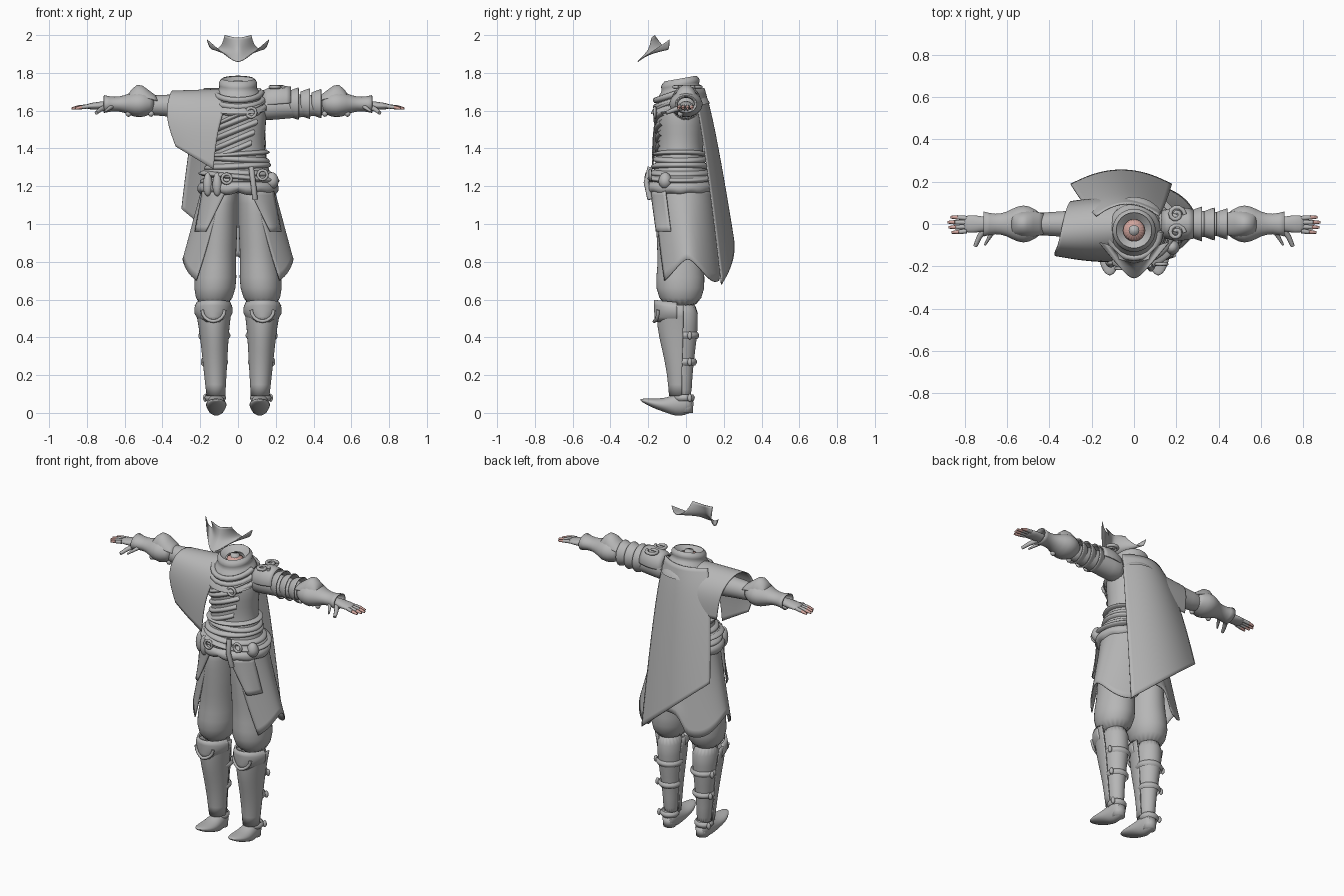
import bpy
import bmesh
from math import sin, cos, pi, tau
from mathutils import Vector

if "Cube" in bpy.data.objects:
    bpy.data.objects.remove(bpy.data.objects["Cube"])


def material(name, colour):
    mat = bpy.data.materials.new(name)
    mat.use_nodes = True
    mat.diffuse_color = colour
    mat.node_tree.nodes["Principled BSDF"].inputs["Base Color"].default_value = colour
    return mat


GREY = material("plain grey", (.47, .47, .47, 1))
SKIN = material("pink skin", (.65, .38, .34, 1))
SIDES = (("left", 1), ("right", -1))


def finish(name, mesh, mat):
    mesh.materials.clear()
    mesh.materials.append(mat)
    mesh.shade_smooth()
    obj = bpy.data.objects.new(name, mesh)
    bpy.context.scene.collection.objects.link(obj)
    return obj


def skin_rows(name, rows, wrap=False, cap=False, mat=GREY, flip=1, smooth=1, thick=0):
    """Join rows of points into a surface, then smooth and thicken it."""
    bm = bmesh.new()
    rings = [[bm.verts.new((flip * x, y, z)) for x, y, z in row] for row in rows]
    count = len(rings[0])
    for low, high in zip(rings, rings[1:]):
        for k in range(count if wrap else count - 1):
            j = (k + 1) % count
            bm.faces.new((low[k], low[j], high[j], high[k]))
    if cap:
        bm.faces.new(rings[0])
        bm.faces.new(rings[-1])
    bmesh.ops.recalc_face_normals(bm, faces=bm.faces)
    mesh = bpy.data.meshes.new(name)
    bm.to_mesh(mesh)
    bm.free()
    obj = finish(name, mesh, mat)
    modifier = obj.modifiers.new("smooth", "SUBSURF")
    modifier.levels = modifier.render_levels = smooth
    modifier.boundary_smooth = "PRESERVE_CORNERS"
    if thick:
        obj.modifiers.new("thickness", "SOLIDIFY").thickness = thick


def sheet(name, point, columns, rows, **options):
    """Surface from a rule giving a point for u and v, each from nought to one."""
    skin_rows(name, [[point(u / columns, v / rows) for u in range(columns + 1)]
                     for v in range(rows + 1)], **options)


def loft(name, start, end, widths, depths=1, arc=None, tilt=0, bend=0, cap=True, sides=20, **options):
    """Evenly spaced ellipses from start to end, across the main axis of travel."""
    start, end = Vector(start), Vector(end)
    travel = [abs(value) for value in end - start]
    axis = travel.index(max(travel))
    across, up = [i for i in range(3) if i != axis]
    rows = []
    for i, width in enumerate(widths):
        depth = width * depths if isinstance(depths, (int, float)) else depths[i]
        part = i / (len(widths) - 1)
        centre = start.lerp(end, part)
        centre.z -= bend * sin(pi * part)
        row = []
        for k in range(sides):
            turn = tau * k / sides if arc is None else arc[0] + (arc[1] - arc[0]) * k / (sides - 1)
            point = centre.copy()
            point[across] += width * sin(turn)
            point[up] -= depth * cos(turn)
            point[axis] -= tilt * depth * cos(turn)
            row.append(point)
        rows.append(row)
    skin_rows(name, rows, wrap=arc is None, cap=cap and arc is None, **options)


def tube(name, points, radius, mat=GREY, taper=1, closed=False):
    curve = bpy.data.curves.new(name, "CURVE")
    curve.dimensions = "3D"
    curve.bevel_depth, curve.bevel_resolution, curve.use_fill_caps = radius, 2, True
    spline = curve.splines.new("POLY")
    spline.points.add(len(points) - 1)
    spline.use_cyclic_u = closed
    for i, (target, point) in enumerate(zip(spline.points, points)):
        target.co = (*point, 1)
        target.radius = 1 + (taper - 1) * i / (len(points) - 1)
    helper = bpy.data.objects.new(name + "_path", curve)
    mesh = bpy.data.meshes.new_from_object(helper)
    bpy.data.objects.remove(helper)
    finish(name, mesh, mat)


def pouch(name, x, y, z, width, height):
    widths = [width * swell for swell in (.4, 1, 1.1, .9, .4)]
    loft(name, (x, y, z - height), (x, y, z + height), widths, sides=12)


# Torso, with a lookup so straps can hug it
TORSO = (.2, .18, .15, .14, .15, .155, .11)
BASE, TOP, TORSO_Y, FLATNESS = 1.16, 1.7, -.03, .85
loft("torso", (0, TORSO_Y, BASE), (0, TORSO_Y, TOP), TORSO, FLATNESS)


def torso_width(z):
    place = min(max((z - BASE) / (TOP - BASE), 0), .999) * (len(TORSO) - 1)
    i = int(place)
    return TORSO[i] + (TORSO[i + 1] - TORSO[i]) * (place - i)


def strap(name, z, half, out, slope=0, arc=(0, tau), frill=0):
    """Raised band around the torso; slope lifts its left side."""
    def point(u, v):
        turn = arc[0] + (arc[1] - arc[0]) * u
        height = z + half * (2 * v - 1) + slope * sin(turn)
        if v < .5:
            height -= frill * abs(sin(turn * 5))
        width = torso_width(height)
        lift = out * 1.8 * sin(pi * v) ** .5 - .01
        return ((width + lift) * sin(turn), TORSO_Y - (width * FLATNESS + lift) * cos(turn), height)
    sheet(name, point, 32, 4)


for i in range(4):
    strap(f"chest_strap_{i}", 1.4 + .05 * i, .02, .014, .06, (-1.2, .5 + .1 * i))
strap("shoulder_belt", 1.58, .015, .014, .07, (-1.2, 1.5))
for i in range(4):
    strap(f"waist_band_{i}", 1.235 + .036 * i, .02, .016, .008 * (-1) ** i)
strap("jacket_hem", 1.2, .03, .02, frill=.02)
strap("slung_belt", 1.25, .02, .028, -.02)
strap("corset_top", 1.37, .015, .02, .01)

# Belt buckles, pouches and hanging strap
for name, x, y, z in (("belt", .13, -.19, 1.26), ("chest", .07, -.165, 1.59), ("hip", -.06, -.21, 1.24)):
    ring = [(x + .025 * cos(k * pi / 6), y, z + .025 * sin(k * pi / 6)) for k in range(12)]
    tube(name + "_buckle", ring, .008, closed=True)
pouch("front_pouch", -.11, -.18, 1.21, .025, .065)
pouch("hip_pouch", -.16, -.15, 1.21, .025, .065)
pouch("side_pouch", .18, -.11, 1.23, .035, .045)
tube("hanging_strap", [(.07, -.19, 1.3), (.08, -.21, 1.22), (.09, -.19, 1.13)], .015)

# Neck with its hollow, and layered scarf
loft("neck", (0, TORSO_Y, 1.6), (0, TORSO_Y, 1.755), (.05, .05, .06), mat=SKIN)
loft("neck_hollow", (0, TORSO_Y, 1.7), (0, TORSO_Y, 1.76), (.025, .025), smooth=0)
loft("scarf", (0, TORSO_Y, 1.61), (0, TORSO_Y, 1.77), (.16, .15, .125, .13, .115, .095, .11, .085),
     tilt=.18, cap=False)
loft("scarf_lining", (0, TORSO_Y, 1.765), (0, TORSO_Y, 1.74), (.09, .07, .052), tilt=.18, cap=False)
for i in range(3):
    turns = [.3 * k for k in range(-5, 6)]
    tube(f"scarf_fold_{i}", [((.125 + .01 * i) * sin(t), -.025 - .135 * cos(t), 1.7 - .035 * i - .045 * cos(t))
                             for t in turns], .016)

# Hat front: each row gives its side point, then its centre depth and height
HAT = ((.07, -.165, 2, -.18, 1.985), (.08, -.13, 1.95, -.195, 1.93), (.11, -.1, 1.92, -.215, 1.905),
       (.15, -.09, 1.92, -.24, 1.88), (.165, -.09, 1.975, -.265, 1.85))


def hat_point(u, v):
    side_x, side_y, side_z, middle_y, middle_z = HAT[round(v * 4)]
    across = 2 * u - 1
    blend = abs(across) ** 1.2
    return (side_x * across, middle_y + (side_y - middle_y) * blend,
            middle_z + (side_z - middle_z) * blend)


sheet("hat_front", hat_point, 8, 4, smooth=2, thick=.004)


# Back cape with a slanted hem, spreading quickly below the shoulders
def cape_point(u, v):
    across = 2 * u - 1
    hem = .88 - .2 * across
    spread = v ** .6
    return (-.03 - .03 * spread + across * (.15 + .09 * spread),
            .1 + .16 * v ** .8 - (.06 + .01 * v) * across ** 2, 1.72 + (hem - 1.72) * v)


sheet("back_cape", cape_point, 6, 8, smooth=2, thick=.006)

# Shoulder drape: depth, then inner and outer edge for each row from back to front
DRAPE = ((.12, -.08, 1.45, -.29, 1.45), (.12, -.07, 1.63, -.31, 1.62), (0, -.06, 1.75, -.34, 1.72),
         (-.13, -.05, 1.67, -.36, 1.7), (-.17, -.11, 1.5, -.39, 1.57), (-.17, -.13, 1.29, -.33, 1.41))


def drape_point(u, v):
    depth, inner_x, inner_z, outer_x, outer_z = DRAPE[round(v * 5)]
    return (inner_x + (outer_x - inner_x) * u, depth * (1.06 - .15 * u * u),
            inner_z + (outer_z - inner_z) * u)


sheet("shoulder_drape", drape_point, 3, 5, smooth=3, thick=.006)


# Coat skirt, open at the front with a pointed hem
def skirt_point(u, v):
    gap = .45 + .4 * v
    turn = gap + (tau - 2 * gap) * u
    hem = .79 + .03 * cos(4 * turn) - .09 * abs(cos(turn))
    if abs(turn - pi) < .3:
        hem += .1
    return ((.19 + .105 * v) * sin(turn), -.02 + .03 * v - (.165 + .025 * v) * cos(turn),
            1.2 + (hem - 1.2) * v)


def panel_point(u, v):
    return (.06 + .11 * v + u * (.13 - .07 * v), -.19 + .03 * v + .08 * u * u, 1.18 - .22 * v)


sheet("coat_skirt", skirt_point, 32, 6, thick=.006)

for side, flip in SIDES:
    # Front coat panel and baggy trousers
    sheet(side + "_coat_panel", panel_point, 4, 4, flip=flip, thick=.005)
    loft(side + "_trouser", (.085, -.03, 1.22), (.13, -.03, .55),
         (.09, .09, .1, .1, .105, .12, .08), (.13, .135, .13, .125, .12, .14, .09), flip=flip)

    # Boot leg, foot and heel
    loft(side + "_boot_leg", (.125, -.02, .6), (.115, -.02, .05), (.075, .075, .06, .045, .045), 1.15, flip=flip)
    loft(side + "_foot", (.115, .04, .055), (.115, -.245, .07), (.035, .045, .05, .055, .055, .045, .015),
         (.05, .06, .06, .04, .03, .02, .005), bend=.022, flip=flip)
    loft(side + "_heel", (.115, 0, 0), (.115, 0, .06), (.036, .04), smooth=0, flip=flip)

    # Shin guard, flared knee plate and calf straps
    loft(side + "_shin_guard", (.13, -.03, .57), (.117, -.03, .09), (.1, .08, .07, .06, .05),
         (.125, .125, .095, .07, .06), arc=(-1.7, 1.7), flip=flip, thick=.008)
    loft(side + "_knee_plate", (.13, -.04, .47), (.13, -.04, .585), (.06, .115, .09), (.125, .13, .13),
         arc=(-1.5, 1.5), tilt=-.1, flip=flip, thick=.012)
    arch = [pi + k * pi / 8 for k in range(9)]
    tube(side + "_knee_trim", [(flip * (.13 + .06 * cos(t)), -.168 + .02 * abs(cos(t)), .545 + .06 * sin(t))
                               for t in arch], .009)
    for name, z, r in (("upper", .41, .072), ("lower", .27, .06), ("ankle", .08, .048)):
        loft(f"{side}_{name}_strap", (.12, -.01, z - .018), (.12, -.01, z + .018),
             (r, r + .01, r + .01, r), cap=False, flip=flip)
        pouch(f"{side}_{name}_strap_buckle", flip * (.125 + r), .02, z, .012, .022)

    # Sleeve and bracer
    loft(side + "_sleeve", (.1, 0, 1.62), (.5, 0, 1.63), (.08, .07, .065, .055, .055), flip=flip)
    loft(side + "_bracer", (.44, 0, 1.635), (.71, 0, 1.635), (.05, .09, .09, .055, .045, .06), .8,
         cap=False, flip=flip, thick=.006)
    loft(side + "_elbow_fin", (.42, 0, 1.64), (.59, 0, 1.64), (.05, .07, .065, .05),
         (.03, .07, .12, .035), arc=(pi - 1.2, pi + 1.2), flip=flip, thick=.006)
    for i in range(3):
        pouch(f"{side}_bracer_buckle_{i}", flip * (.46 + .06 * i), -.03, 1.585, .015, .018)

    # Hand with bare finger ends
    loft(side + "_palm", (.66, 0, 1.63), (.81, 0, 1.622), (.03, .036, .045, .042),
         (.026, .024, .02, .014), sides=12, flip=flip)
    for k in range(4):
        y, tip = .027 - .02 * k, .885 - .014 * abs(k - 1.3)
        knuckle = (flip * (tip - .035), y * 1.15, 1.618)
        tube(f"{side}_finger_{k}", [(flip * .79, y, 1.623), knuckle], .0115, taper=.9)
        tube(f"{side}_fingertip_{k}", [knuckle, (flip * tip, y * 1.2, 1.611)], .0105, SKIN, .6)
    tube(side + "_thumb", [(flip * .7, -.015, 1.62), (flip * .73, -.06, 1.605), (flip * .75, -.105, 1.588)],
         .016, taper=.6)
    tube(side + "_glove_cuff_tail", [(flip * .67, -.04, 1.62), (flip * .705, -.1, 1.595)], .012, taper=.4)

# Armoured left upper arm
for i in range(3):
    x, r = .27 + .06 * i, .075 - .004 * i
    loft(f"arm_plate_{i}", (x, 0, 1.637), (x + .05, 0, 1.637), (r - .01, r, r + .008), 1.05,
         cap=False, thick=.006)
loft("shoulder_plate", (.13, 0, 1.64), (.28, 0, 1.65), (.06, .08, .08, .07), 1.1,
     arc=(pi - 1.7, pi + 1.7), thick=.008)
for name, y in (("front", -.04), ("back", .045)):
    spiral = [(.04 - .0022 * k, .6 * k) for k in range(16)]
    tube(name + "_shoulder_scroll", [(.2 + r * cos(t), y + r * sin(t), 1.725) for r, t in spiral], .01)
